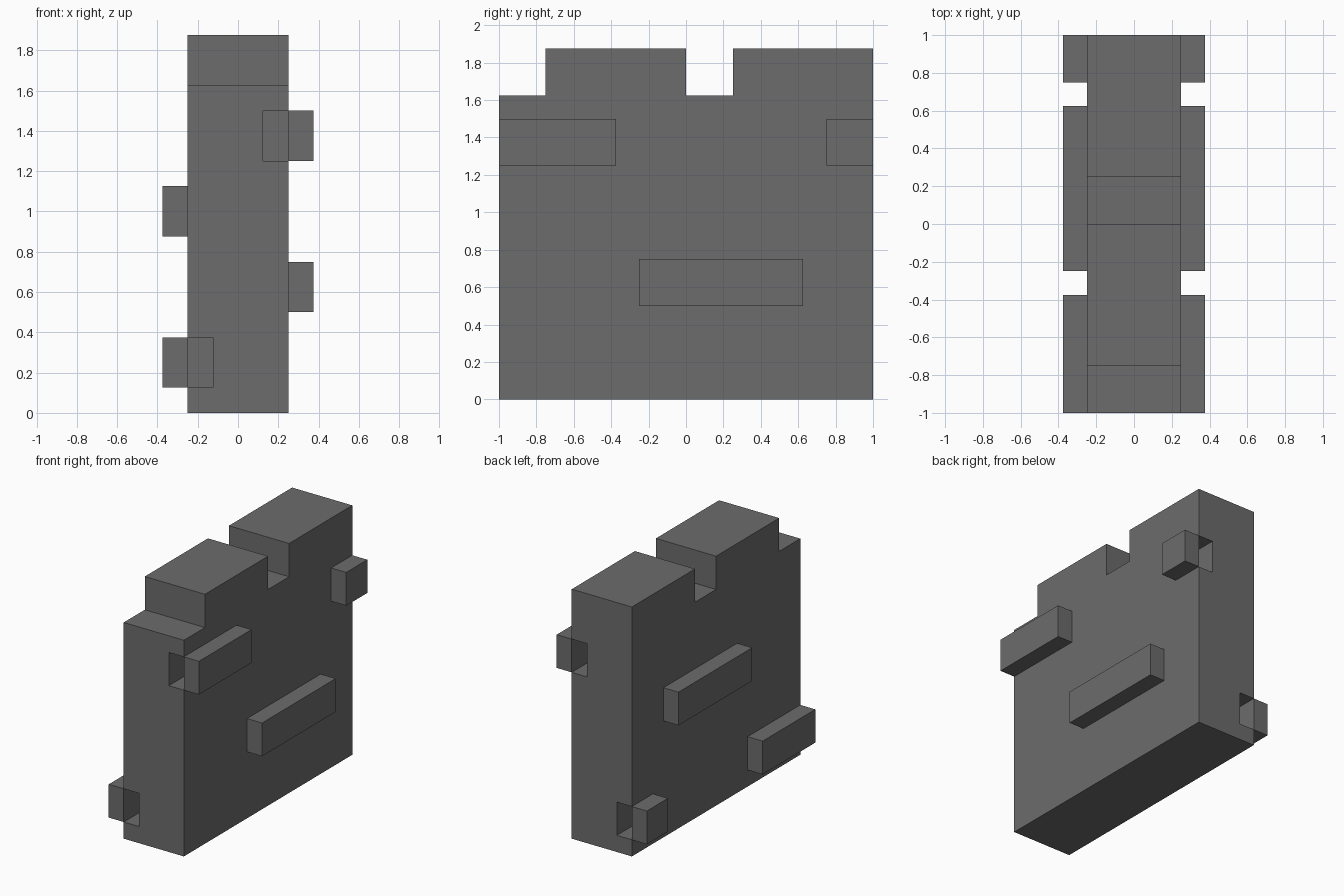
import bpy, bmesh

cube = bpy.data.objects.get("Cube")
if cube:
    bpy.data.objects.remove(cube, do_unlink=True)

stone = bpy.data.materials.new("dark_grey_stone")
stone.use_nodes = True
colour = (0.15, 0.15, 0.15, 1)
stone.diffuse_color = colour
stone.node_tree.nodes["Principled BSDF"].inputs["Base Color"].default_value = colour


def extrude_profile(name, profile, x0, x1):
    """Solid from a (y, z) outline swept from x0 to x1."""
    bm = bmesh.new()
    face = bm.faces.new([bm.verts.new((x0, y, z)) for y, z in profile])
    out = bmesh.ops.extrude_face_region(bm, geom=[face])
    moved = [v for v in out["geom"] if isinstance(v, bmesh.types.BMVert)]
    bmesh.ops.translate(bm, vec=(x1 - x0, 0, 0), verts=moved)
    bmesh.ops.recalc_face_normals(bm, faces=bm.faces)
    mesh = bpy.data.meshes.new(name)
    bm.to_mesh(mesh)
    bm.free()
    mesh.materials.append(stone)
    obj = bpy.data.objects.new(name, mesh)
    bpy.context.collection.objects.link(obj)
    return obj


def block(name, xs, ys, zs):
    (y0, y1), (z0, z1) = ys, zs
    return extrude_profile(name, [(y0, z0), (y1, z0), (y1, z1), (y0, z1)], min(xs), max(xs))


# Wall slab with two merlons along its top
LOW, HIGH = 1.625, 1.875
wall = extrude_profile("wall", [(-1, 0), (1, 0), (1, HIGH), (0.25, HIGH), (0.25, LOW),
                                (0, LOW), (0, HIGH), (-0.75, HIGH), (-0.75, LOW), (-1, LOW)],
                       -0.25, 0.25)

# Raised bricks on each face: two at the ends, one in the middle at another height
cutters = []
for side, sign, end_z, mid_z in (("left", 1, 1.25, 0.5), ("right", -1, 0.125, 0.875)):
    for part, y0, y1, z in (("front", -1, -0.375, end_z),
                            ("middle", -0.25, 0.625, mid_z),
                            ("back", 0.75, 1, end_z)):
        heights = (z, z + 0.25)
        block(f"{side}_{part}_brick", (sign * 0.25, sign * 0.375), (y0, y1), heights)
        # End bricks have an open pocket behind them, let into the wall
        if part != "middle":
            ys = (-1.1, y1) if part == "front" else (y0, 1.1)
            cutters.append(block("pocket_cutter", (sign * 0.125, sign * 0.4), ys, heights))

# Cut the pockets, then discard the cutters
for cutter in cutters:
    cutter.hide_render = True
    mod = wall.modifiers.new("pocket", "BOOLEAN")
    mod.operation = "DIFFERENCE"
    mod.solver = "EXACT"
    mod.object = cutter
bpy.context.view_layer.update()
graph = bpy.context.evaluated_depsgraph_get()
cut_mesh = bpy.data.meshes.new_from_object(wall.evaluated_get(graph))
wall.modifiers.clear()
wall.data = cut_mesh
wall.data.name = "wall"
for cutter in cutters:
    bpy.data.objects.remove(cutter, do_unlink=True)
